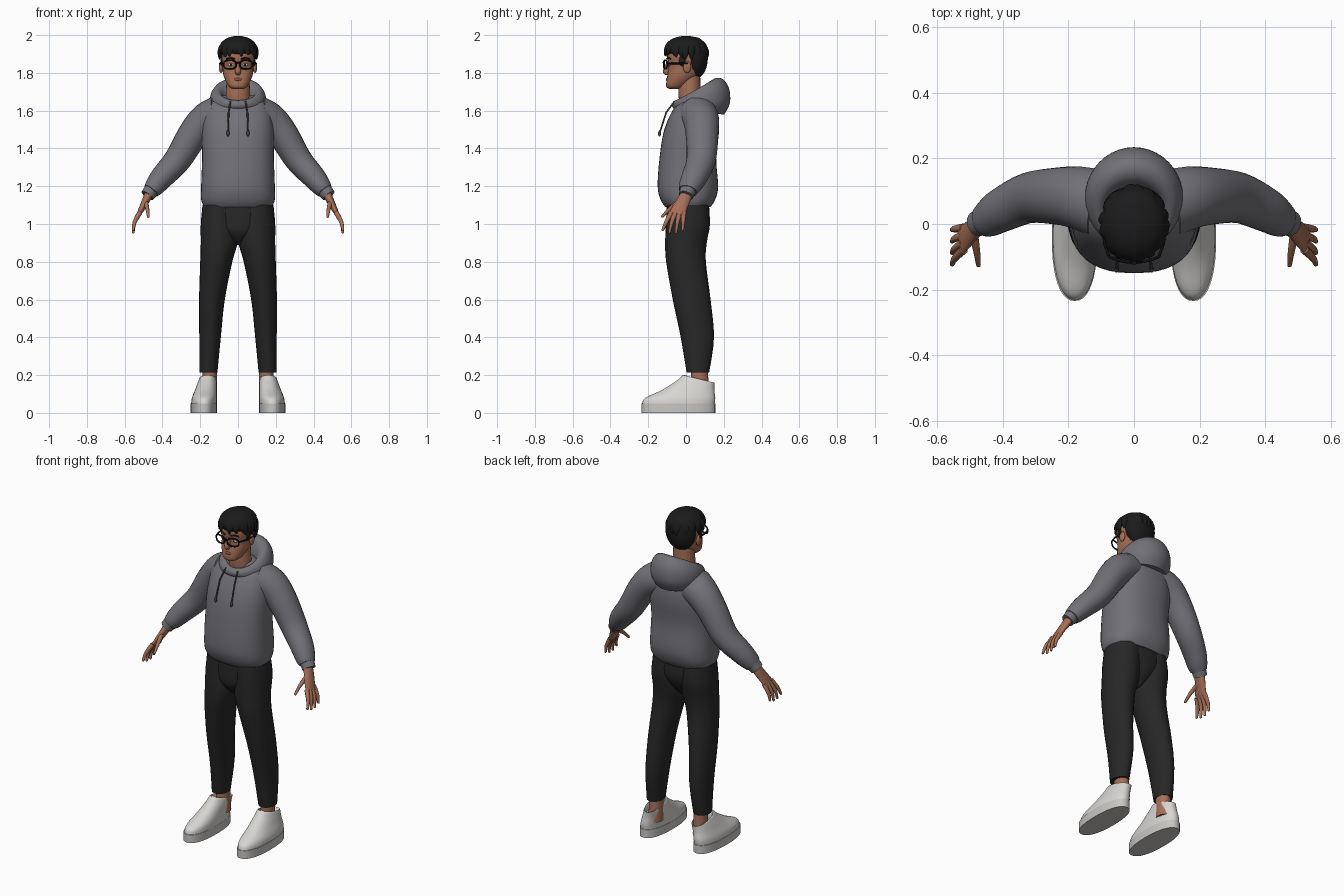
import bpy, bmesh, math, random
from mathutils import Vector, Matrix

cube = bpy.data.objects.get("Cube")
if cube:
    bpy.data.objects.remove(cube, do_unlink=True)
random.seed(4)
UP = Vector((0, 0, 1))


def material(name, red, green, blue):
    mat = bpy.data.materials.new(name)
    mat.use_nodes = True
    mat.diffuse_color = (red, green, blue, 1)
    shader = next(node for node in mat.node_tree.nodes if node.type == 'BSDF_PRINCIPLED')
    shader.inputs["Base Color"].default_value = (red, green, blue, 1)
    shader.inputs["Roughness"].default_value = .8
    return mat


FLEECE = material("grey fleece", .17, .165, .185)
CLOTH = material("black cloth", .02, .02, .02)
SKIN = material("skin", .38, .16, .095)
LIP = material("lip", .27, .09, .065)
HAIR = material("dark hair", .011, .011, .012)
LEATHER = material("white leather", .68, .67, .65)
RUBBER = material("pale rubber", .58, .57, .55)
FRAME = material("black frame", .006, .006, .006)
CORD = material("dark cord", .06, .06, .065)
EYE = material("eye white", .7, .66, .62)


def finish(name, bm, mat):
    bmesh.ops.recalc_face_normals(bm, faces=bm.faces)
    mesh = bpy.data.meshes.new(name)
    bm.to_mesh(mesh)
    bm.free()
    mesh.materials.append(mat)
    for poly in mesh.polygons:
        poly.use_smooth = True
    mesh.set_sharp_from_angle(angle=math.radians(50))
    obj = bpy.data.objects.new(name, mesh)
    bpy.context.scene.collection.objects.link(obj)


def spline(sections, steps=4):
    """Smoothly interpolate a list of equal-length tuples."""
    last = len(sections) - 1
    out = []
    for i in range(last):
        near = (sections[max(i - 1, 0)], sections[i], sections[i + 1], sections[min(i + 2, last)])
        for k in range(steps):
            t = k / steps
            out.append([b + t / 2 * (c - a + t * (2*a - 5*b + 4*c - d + t * (3*(b - c) + d - a)))
                        for a, b, c, d in zip(*near)])
    return out + [sections[-1]]


def rounded(angle, power):
    """Cosine and sine on a superellipse."""
    return [math.copysign(abs(f) ** (2 / power), f) for f in (math.cos(angle), math.sin(angle))]


def loft(name, sections, mat, side=1, path=False, power=2, across=(0, 1, 0), count=24):
    """Skin rings (x, y, z, radius, y radius, tilt); rings are level unless path is set."""
    rings = spline([tuple(q) + (0,) * (6 - len(q)) for q in sections])
    centres = [Vector(ring[:3]) for ring in rings]
    across = Vector(across)
    bm, rows = bmesh.new(), []
    for i, (rx, ry, tilt) in enumerate(ring[3:] for ring in rings):
        along = UP
        if path:
            along = (centres[min(i + 1, len(rings) - 1)] - centres[max(i - 1, 0)]).normalized()
        u = (across - along * across.dot(along)).normalized()
        v = along.cross(u)
        row = []
        for k in range(count):
            c, s = rounded(math.tau * k / count, power)
            p = centres[i] + v * rx * c + u * ry * s + UP * tilt * s
            row.append(bm.verts.new((p.x * side, p.y, p.z)))
        rows.append(row)
    for low, high in zip(rows, rows[1:]):
        for k in range(count):
            j = (k + 1) % count
            bm.faces.new((low[k], low[j], high[j], high[k]))
    bm.faces.new(rows[0])
    bm.faces.new(rows[-1])
    finish(name, bm, mat)


def taper(points, start, end):
    """Give path points a (thickness, width) that runs evenly from start to end."""
    last = len(points) - 1
    return [(*p, *Vector(start).lerp(Vector(end), i / last)) for i, p in enumerate(points)]


def mirrored(points, side):
    return [(side * x, y, z) for x, y, z in points]


def blob(name, centre, radii, mat):
    bm = bmesh.new()
    shape = Matrix.Translation(centre) @ Matrix.Diagonal((*radii, 1))
    bmesh.ops.create_uvsphere(bm, u_segments=24, v_segments=12, radius=1, matrix=shape)
    finish(name, bm, mat)


def tube(name, points, mat, cyclic=False):
    curve = bpy.data.curves.new(name, 'CURVE')
    curve.dimensions = '3D'
    curve.bevel_depth = .0045
    curve.bevel_resolution = 2
    curve.use_fill_caps = True
    line = curve.splines.new('POLY')
    line.points.add(len(points) - 1)
    for point, position in zip(line.points, points):
        point.co = (*position, 1)
    line.use_cyclic_u = cyclic
    curve.materials.append(mat)
    obj = bpy.data.objects.new(name, curve)
    bpy.context.scene.collection.objects.link(obj)
    bpy.ops.object.select_all(action='DESELECT')
    obj.select_set(True)
    bpy.context.view_layer.objects.active = obj
    bpy.ops.object.convert(target='MESH')
    bpy.ops.object.shade_smooth()


# Hoodie body
loft("hoodie_body", [
    (0, .01, 1.09, .18, .12), (0, .01, 1.13, .195, .145), (0, .01, 1.2, .195, .16),
    (0, .01, 1.35, .19, .15), (0, .03, 1.5, .19, .145), (0, .05, 1.62, .17, .11),
    (0, .06, 1.68, .1, .06)], FLEECE, power=2.4, count=40)

# Lowered hood: a thick roll around the neck, higher at the back
hood = []
for degrees in range(-60, 211, 45):
    c, s = rounded(math.radians(degrees), 2)
    hood.append((0, .06 + .02 * c, 1.65 + .065 * s, .115 + .035 * c, .11 + .045 * c, .02 + .04 * s))
loft("hood", hood, FLEECE, count=40)

# Trouser seat
loft("trouser_seat", [(0, .01, 1.12, .18, .11), (0, .01, 1.02, .18, .115),
                      (0, 0, .95, .1, .1), (0, 0, .89, .02, .05)], CLOTH)

# Neck, head and face
loft("neck", [(0, .04, 1.58, .075, .06), (0, .02, 1.68, .065, .06), (0, .02, 1.79, .06, .055)], SKIN)
loft("head", [
    (0, -.06, 1.716, .03, .03), (0, -.055, 1.73, .05, .05), (0, -.02, 1.78, .075, .08),
    (0, 0, 1.83, .083, .093), (0, 0, 1.9, .087, .1), (0, 0, 1.97, .05, .07)], SKIN, power=2.3)
loft("nose", [(0, -.09, 1.86, .01, .01), (0, -.103, 1.81, .016, .02), (0, -.1, 1.79, .01, .01)], SKIN)
blob("lips", (0, -.097, 1.765), (.022, .009, .009), LIP)

# Hair: crown, back and swept locks
blob("hair_crown", (0, 0, 1.93), (.1, .113, .066), HAIR)
blob("hair_back", (0, .05, 1.88), (.094, .066, .11), HAIR)
LOCKS = 22
for i in range(LOCKS):
    turn = math.tau * i / LOCKS
    lowest = random.uniform(-.25, -.05) + max(0, -math.sin(turn)) / 8
    lean = random.uniform(-.1, .35)
    lock = []
    for f in (0, .25, .5, .75, 1):
        heading, lift = turn + lean * f, 1.2 + (lowest - 1.2) * f
        bulge = math.sin(math.pi * f)
        lock.append((.1 * math.cos(lift) * math.cos(heading),
                     .113 * math.cos(lift) * math.sin(heading),
                     1.89 + .097 * math.sin(lift), .003 + .011 * bulge, .004 + .02 * bulge))
    loft(f"hair_lock_{i + 1}", lock, HAIR, path=True, count=8,
         across=(-math.sin(turn), math.cos(turn), 0))

# Bridge of the glasses
tube("glasses_bridge", [(-.01, -.117, 1.85), (0, -.12, 1.855), (.01, -.117, 1.85)], FRAME)

for side, label in ((1, "left_"), (-1, "right_")):
    # Face details
    blob(label + "ear", (side * .09, .006, 1.83), (.011, .021, .031), SKIN)
    blob(label + "sideburn", (side * .085, -.02, 1.865), (.008, .017, .03), HAIR)
    blob(label + "eye", (side * .038, -.088, 1.843), (.016, .006, .007), EYE)
    blob(label + "iris", (side * .038, -.092, 1.843), (.006, .004, .006), FRAME)
    brow = [(.04 + .022 * f, -.092 + .01 * f, 1.88 - .006 * f * f) for f in (-1, 0, 1)]
    tube(label + "brow", mirrored(brow, side), HAIR)

    # Glasses
    rim = []
    for k in range(28):
        c, s = rounded(math.tau * k / 28, 2.7)
        x = .043 + .033 * c
        rim.append((x, 3 * x * x - .117, 1.844 + .023 * s))
    tube(label + "glasses_rim", mirrored(rim, side), FRAME, cyclic=True)
    temple = [(.076, -.1, 1.85), (.09, -.06, 1.85), (.096, .01, 1.85)]
    tube(label + "glasses_arm", mirrored(temple, side), FRAME)

    # Hoodie cord
    cord = mirrored([(.04, -.06, 1.65), (.05, -.105, 1.59), (.053, -.14, 1.48)], side)
    tube(label + "cord", cord, CORD)
    blob(label + "cord_tip", cord[-1], (.008, .008, .016), CORD)

    # Sleeve and cuff
    arm = [(.1, .06, 1.58), (.17, .08, 1.55), (.24, .085, 1.47), (.32, .08, 1.34),
           (.4, .045, 1.25), (.44, .02, 1.2), (.46, .01, 1.175)]
    loft(label + "sleeve", taper(arm, (.1, .105), (.044, .05)), FLEECE, side, path=True)
    loft(label + "cuff", taper([(.45, .015, 1.19), (.48, 0, 1.15)], (.042, .044), (.037, .039)),
         FLEECE, side, path=True)

    # Hand
    palm = [(.46, .01, 1.18), (.485, -.01, 1.13), (.51, -.035, 1.08), (.526, -.047, 1.05)]
    loft(label + "palm", taper(palm, (.026, .03), (.011, .044)), SKIN, side, path=True)
    fingers = {"thumb": [(.49, -.03, 1.12), (.48, -.085, 1.08), (.475, -.125, 1.04)]}
    for i, finger in enumerate(("index", "middle", "ring", "little")):
        spread = i - 1.5
        fingers[finger] = [(.52, .022 * spread - .045, 1.06), (.547, .03 * spread - .06, 1.01),
                           (.555, .035 * spread - .07, .95 + .013 * abs(spread))]
    for finger, points in fingers.items():
        loft(label + finger + "_finger", taper(points, (.014, .014), (.007, .007)), SKIN, side,
             path=True, across=(1, 0, 0), count=12)
        blob(label + finger + "_tip", (side * points[-1][0], *points[-1][1:]),
             (.007, .007, .007), SKIN)

    # Trouser leg and ankle
    loft(label + "trouser_leg", [
        (.095, .01, 1.1, .093, .11), (.1, .01, 1, .097, .117), (.1, 0, .9, .097, .11),
        (.115, 0, .8, .085, .105), (.138, .03, .6, .068, .1), (.148, .06, .4, .057, .088),
        (.157, .063, .215, .048, .06)], CLOTH, side)
    ankle = [(.15, .075, .09), (.15, .07, .24)]
    loft(label + "ankle", taper(ankle, (.04, .048), (.037, .045)), SKIN, side)

    # Shoe with sole, open collar and tongue
    sole = [(.181, -.04, 0), (.181, -.04, .05)]
    loft(label + "sole", taper(sole, (.07, .195), (.07, .195)), RUBBER, side, power=2.3, count=40)
    loft(label + "shoe_upper", [
        (.18, -.04, .05, .068, .192), (.178, -.03, .08, .066, .185), (.17, .01, .12, .058, .14),
        (.163, .05, .16, .05, .1, -.01), (.16, .07, .18, .042, .08, -.02),
        (.16, .07, .14, .034, .06)], LEATHER, side, power=2.2, count=40)
    blob(label + "shoe_tongue", (side * .164, -.003, .165), (.03, .016, .036), LEATHER)
